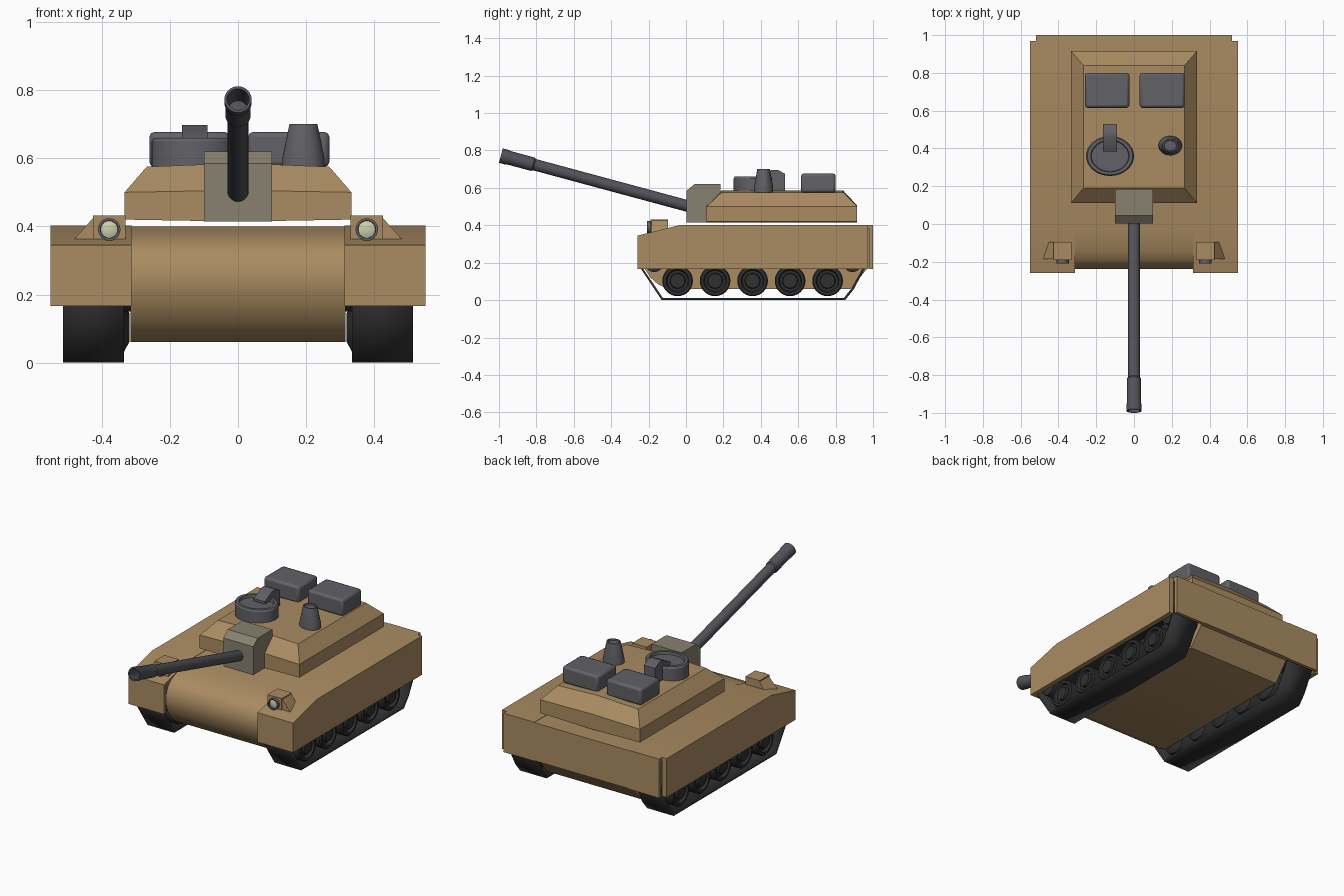
import bpy, bmesh
from math import cos, sin, pi, radians
from mathutils import Vector, Matrix

if "Cube" in bpy.data.objects:
    bpy.data.objects.remove(bpy.data.objects["Cube"])


def material(name, r, g, b):
    m = bpy.data.materials.new(name)
    m.diffuse_color = (r, g, b, 1)
    m.use_nodes = True
    m.node_tree.nodes["Principled BSDF"].inputs["Base Color"].default_value = m.diffuse_color
    return m


TAN = material("tan_paint", 0.40, 0.26, 0.12)
STONE = material("stone_paint", 0.25, 0.22, 0.16)
STEEL = material("dark_steel", 0.12, 0.12, 0.135)
GUNMETAL = material("gunmetal", 0.085, 0.085, 0.10)
RUBBER = material("rubber", 0.03, 0.03, 0.032)
GLASS = material("lamp_glass", 0.62, 0.62, 0.42)


def finish(name, bm, mat, angle=30, recalc=True):
    if recalc:
        bmesh.ops.recalc_face_normals(bm, faces=bm.faces)
    me = bpy.data.meshes.new(name)
    bm.to_mesh(me)
    bm.free()
    ob = bpy.data.objects.new(name, me)
    bpy.context.collection.objects.link(ob)
    me.materials.append(mat)
    bpy.ops.object.select_all(action='DESELECT')
    ob.select_set(True)
    bpy.context.view_layer.objects.active = ob
    bpy.ops.object.shade_smooth_by_angle(angle=radians(angle))
    return ob


def prism(name, yz, x0, x1, mat):
    """Side profile in (y, z) extruded from x0 to x1."""
    bm = bmesh.new()
    face = bm.faces.new([bm.verts.new((x0, y, z)) for y, z in yz])
    ext = bmesh.ops.extrude_face_region(bm, geom=[face])
    verts = [v for v in ext["geom"] if isinstance(v, bmesh.types.BMVert)]
    bmesh.ops.translate(bm, vec=(x1 - x0, 0, 0), verts=verts)
    return finish(name, bm, mat)


def box(name, lo, hi, mat, bevel=0.0):
    ob = prism(name, [(lo[1], lo[2]), (hi[1], lo[2]), (hi[1], hi[2]), (lo[1], hi[2])],
               lo[0], hi[0], mat)
    if bevel:
        mod = ob.modifiers.new("bevel", 'BEVEL')
        mod.width, mod.segments = bevel, 2
    return ob


def lathe(name, profile, at, axis, mat, sides=32, scale=(1, 1)):
    """Profile of (radius, height) turned about an axis."""
    bm = bmesh.new()
    rings = [[bm.verts.new((r * cos(2 * pi * i / sides) * scale[0],
                            r * sin(2 * pi * i / sides) * scale[1], h))
              for i in range(sides)] for r, h in profile]
    for a, b in zip(rings, rings[1:]):
        for i in range(sides):
            j = (i + 1) % sides
            bm.faces.new((a[i], a[j], b[j], b[i]))
    bm.faces.new(rings[0])
    bm.faces.new(rings[-1])
    rot = Vector(axis).to_track_quat('Z', 'Y') if axis != (0, 0, 1) else Matrix.Identity(3).to_quaternion()
    bm.transform(Matrix.Translation(at) @ rot.to_matrix().to_4x4())
    return finish(name, bm, mat)


def mirror_x(ob):
    """Give the part a twin on the other side of x = 0."""
    ob.modifiers.new("mirror", 'MIRROR').use_axis = (True, False, False)
    return ob


# Hull with rounded nose
prism("hull", [(-0.03, 0.40), (-0.14, 0.372), (-0.19, 0.35), (-0.222, 0.315), (-0.238, 0.27),
               (-0.238, 0.225), (-0.222, 0.17), (-0.19, 0.12), (-0.15, 0.085), (-0.10, 0.06),
               (0.88, 0.06), (0.97, 0.17), (1.0, 0.17), (1.0, 0.40)], -0.315, 0.315, TAN)

# Hollow fenders and outer skirts
mirror_x(prism("fender", [(-0.26, 0.167), (-0.26, 0.345), (-0.03, 0.402), (1.0, 0.402), (1.0, 0.167),
                          (0.98, 0.167), (0.98, 0.38), (-0.03, 0.38), (-0.24, 0.33), (-0.24, 0.167)],
               0.313, 0.52, TAN))
mirror_x(prism("side_skirt", [(-0.26, 0.167), (-0.26, 0.345), (-0.03, 0.402), (0.97, 0.402),
                              (0.97, 0.167)], 0.52, 0.55, TAN))

# Track belts
loop = [(-0.13, 0), (0.85, 0), (0.895, 0.055), (0.968, 0.19), (0.93, 0.25), (-0.20, 0.25), (-0.25, 0.18)]
bm = bmesh.new()
left = [bm.verts.new((0.335, y, z)) for y, z in loop]
right = [bm.verts.new((0.513, y, z)) for y, z in loop]
for i in range(len(loop)):
    j = (i + 1) % len(loop)
    bm.faces.new((left[i], left[j], right[j], right[i]))
bm.normal_update()
if bm.faces[0:1] and next(iter(bm.faces)).normal.z > 0:
    bmesh.ops.reverse_faces(bm, faces=bm.faces[:])
track = finish("track", bm, RUBBER, 20, recalc=False)
solid = track.modifiers.new("solidify", 'SOLIDIFY')
solid.thickness, solid.offset = 0.013, -1
mirror_x(track)

# Road wheels, and the smaller end wheels
for k in range(5):
    mirror_x(lathe("road_wheel", [(0.04, 0), (0.078, 0.02), (0.082, 0.03), (0.082, 0.175), (0.076, 0.182),
                                  (0.062, 0.182), (0.055, 0.165), (0.042, 0.165), (0.038, 0.182),
                                  (0.01, 0.182)],
                   (0.318, -0.045 + 0.2005 * k, 0.103), (1, 0, 0), RUBBER))
for y in (-0.17, 0.89):
    mirror_x(lathe("end_wheel", [(0.05, 0), (0.05, 0.18), (0.03, 0.185)],
                   (0.315, y, 0.20), (1, 0, 0), RUBBER))

# Turret: stacked rings with a slight crown along the middle
bm = bmesh.new()
rings = []
for hx, y0, y1, z, crown in [(0.333, 0.11, 0.915, 0.42, -0.006), (0.333, 0.11, 0.915, 0.50, 0.006),
                             (0.268, 0.19, 0.84, 0.575, 0.011)]:
    rings.append([bm.verts.new(p) for p in [(-hx, y0, z), (0, y0, z + crown), (hx, y0, z),
                                            (hx, y1, z), (0, y1, z + crown), (-hx, y1, z)]])
for a, b in zip(rings, rings[1:]):
    for i in range(6):
        j = (i + 1) % 6
        bm.faces.new((a[i], a[j], b[j], b[i]))
for r in (rings[0], rings[2]):
    bm.faces.new((r[0], r[1], r[4], r[5]))
    bm.faces.new((r[1], r[2], r[3], r[4]))
finish("turret", bm, TAN)

# Gun mantlet and hollow raised barrel
prism("mantlet", [(0.003, 0.415), (0.003, 0.585), (0.045, 0.62), (0.185, 0.62), (0.185, 0.415)],
      -0.10, 0.10, STONE)
lathe("gun_barrel", [(0.031, 0), (0.031, 0.86), (0.037, 0.868), (0.037, 1.0), (0.040, 1.01),
                     (0.040, 1.046), (0.032, 1.046), (0.030, 0.92), (0.005, 0.92)],
      (0, 0.02, 0.50), (0, -1, 0.27), GUNMETAL)

# Commander hatch with raised rim and sight block
lathe("hatch", [(0.127, 0.57), (0.127, 0.65), (0.12, 0.66), (0.102, 0.66), (0.098, 0.645), (0.01, 0.645)],
      (-0.127, 0.36, 0), (0, 0, 1), STEEL, 40, (1, 0.83))
prism("hatch_sight", [(0.385, 0.64), (0.385, 0.66), (0.46, 0.697), (0.49, 0.697), (0.53, 0.675),
                      (0.53, 0.57), (0.44, 0.57)], -0.165, -0.09, STEEL)

# Tapered periscope
lathe("periscope", [(0.062, 0.57), (0.062, 0.60), (0.041, 0.70), (0.034, 0.70), (0.032, 0.692), (0.005, 0.692)],
      (0.192, 0.415, 0), (0, 0, 1), STEEL, 32, (1, 0.83))

# Stowage boxes
for x0, x1 in ((-0.26, -0.025), (0.03, 0.268)):
    box("stowage_box", (x0, 0.615, 0.575), (x1, 0.80, 0.677), STEEL, 0.014)

# Headlight housings with outer wedge, lamp rims and lenses
mirror_x(box("headlight_housing", (0.33, -0.19, 0.34), (0.425, -0.095, 0.432), TAN))
bm = bmesh.new()
front = [bm.verts.new(p) for p in [(0.425, -0.185, 0.34), (0.485, -0.185, 0.358), (0.425, -0.185, 0.425)]]
back = [bm.verts.new(p) for p in [(0.425, -0.095, 0.34), (0.46, -0.095, 0.37), (0.425, -0.095, 0.425)]]
bm.faces.new(front)
bm.faces.new(back)
for i in range(3):
    j = (i + 1) % 3
    bm.faces.new((front[i], front[j], back[j], back[i]))
mirror_x(finish("headlight_wedge", bm, TAN))
mirror_x(lathe("lamp_rim", [(0.033, 0), (0.033, 0.03), (0.026, 0.03), (0.025, 0.018), (0.005, 0.018)],
               (0.378, -0.178, 0.391), (0, -1, 0), STEEL, 24))
mirror_x(lathe("lamp_lens", [(0.025, 0), (0.025, 0.006), (0.015, 0.010), (0.004, 0.011)],
               (0.378, -0.194, 0.391), (0, -1, 0), GLASS, 24))
